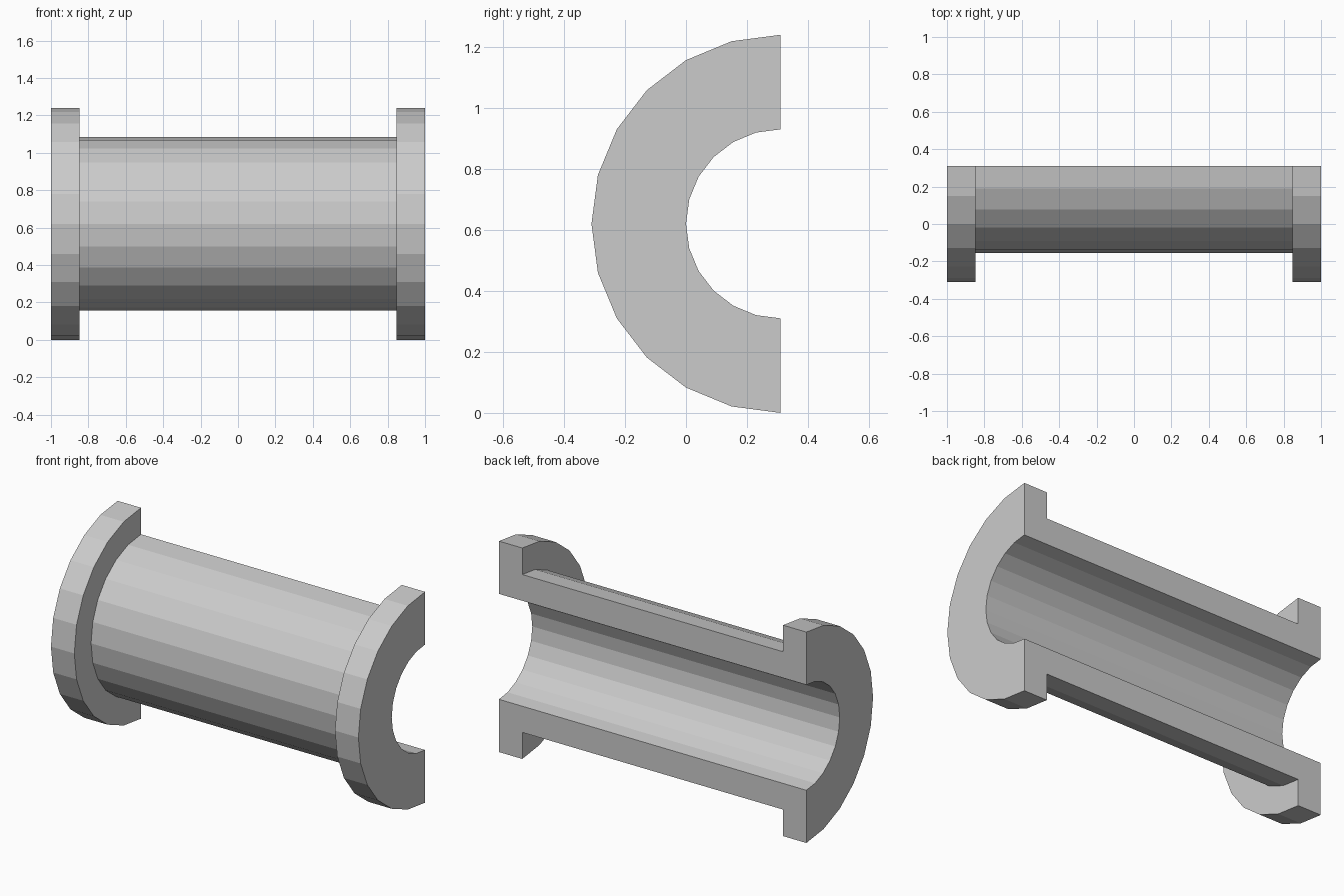
import bpy
import bmesh
import math
from mathutils import Matrix, Vector

cube = bpy.data.objects.get("Cube")
if cube:
    bpy.data.objects.remove(cube, do_unlink=True)

# Main dimensions
HALF_LENGTH = 1.0
FLANGE_INNER_X = 0.848
BORE_R, BARREL_R, FLANGE_R = 0.31, 0.464, 0.62
STEPS = 12
AXIS = Vector((0, BORE_R, FLANGE_R))

# Plain grey material
grey = bpy.data.materials.new("plain grey")
grey.use_nodes = True
colour = (0.6, 0.6, 0.6, 1)
grey.diffuse_color = colour
grey.node_tree.nodes["Principled BSDF"].inputs["Base Color"].default_value = colour

# Wall cross-section: (position along the axis, radius)
right_half = [(HALF_LENGTH, BORE_R), (HALF_LENGTH, FLANGE_R),
              (FLANGE_INNER_X, FLANGE_R), (FLANGE_INNER_X, BARREL_R)]
profile = right_half + [(-x, r) for x, r in reversed(right_half)]

# Sweep the section through half a turn, top to bottom around the front
bm = bmesh.new()
rings = []
for i in range(STEPS + 1):
    turn = Matrix.Rotation(math.pi * i / STEPS, 3, 'X')
    rings.append([bm.verts.new(AXIS + turn @ Vector((x, 0, r))) for x, r in profile])

count = len(profile)
for a, b in zip(rings, rings[1:]):
    for j in range(count):
        k = (j + 1) % count
        bm.faces.new((a[j], a[k], b[k], b[j]))

# Flat cut faces at the back
bm.faces.new(rings[0])
bm.faces.new(rings[-1])
bmesh.ops.recalc_face_normals(bm, faces=bm.faces)

mesh = bpy.data.meshes.new("flanged_half_bushing")
bm.to_mesh(mesh)
bm.free()
mesh.materials.append(grey)
bushing = bpy.data.objects.new("flanged_half_bushing", mesh)
bpy.context.collection.objects.link(bushing)
